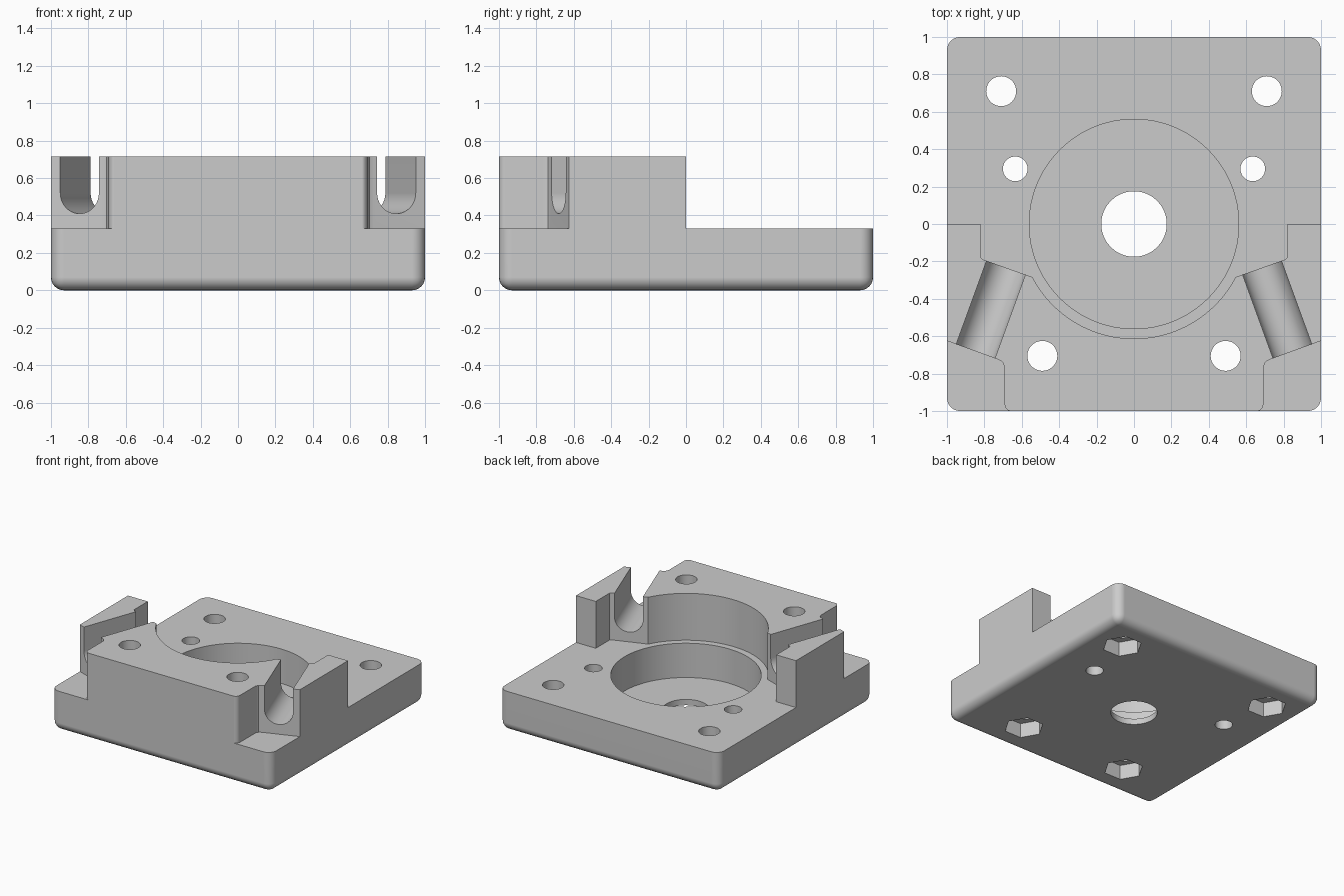
import bpy, bmesh, math
from mathutils import Matrix, Vector

if "Cube" in bpy.data.objects:
    bpy.data.objects.remove(bpy.data.objects["Cube"])

TOP, STEP, FLOOR = 0.715, 0.33, 0.048


def prism(name, pts, z0, z1, matrix=None):
    """Extrude a closed 2D outline between two heights."""
    bm = bmesh.new()
    low = [bm.verts.new((x, y, z0)) for x, y in pts]
    high = [bm.verts.new((x, y, z1)) for x, y in pts]
    bm.faces.new(low[::-1])
    bm.faces.new(high)
    n = len(pts)
    for i in range(n):
        j = (i + 1) % n
        bm.faces.new((low[i], low[j], high[j], high[i]))
    if matrix:
        bm.transform(matrix)
    bmesh.ops.recalc_face_normals(bm, faces=bm.faces)
    mesh = bpy.data.meshes.new(name)
    bm.to_mesh(mesh)
    bm.free()
    obj = bpy.data.objects.new(name, mesh)
    bpy.context.collection.objects.link(obj)
    return obj


def arc(r, a0, a1, n, cx=0, cy=0):
    return [(cx + r * math.cos(math.radians(a0 + (a1 - a0) * i / n)),
             cy + r * math.sin(math.radians(a0 + (a1 - a0) * i / n))) for i in range(n + 1)]


def circle(r, cx=0, cy=0, n=48):
    return arc(r, 0, 360, n, cx, cy)[:-1]


# Mount block with rounded vertical corners and bottom edges
block = prism("motor_mount", [(-1, -1), (1, -1), (1, 1), (-1, 1)], 0, TOP)
bm = bmesh.new()
bm.from_mesh(block.data)
edges = [e for e in bm.edges if min(v.co.z for v in e.verts) < 0.01]
bmesh.ops.bevel(bm, geom=edges, offset=0.07, segments=6, profile=0.5, affect='EDGES')
bm.to_mesh(block.data)
bm.free()

cutters = []

# Lowered rear half with the round recess in the raised wall
left = [(-1.2, 1.2), (-1.2, 0), (-0.82, 0), (-0.82, -0.178), (-0.808, -0.19), (-0.565, -0.276)]
recess = left + arc(0.613, 207.5, 332.5, 48) + [(-x, y) for x, y in reversed(left)]
cutters.append(prism("step_cutter", recess, STEP, 1.2))

# Deep pocket and shaft hole
cutters.append(prism("pocket_cutter", circle(0.56, n=96), FLOOR, 0.5))
cutters.append(prism("shaft_cutter", circle(0.175), -0.2, 0.2))

# Cleared front corner outline, left side
corner = [(-1.2, -0.552), (-0.725, -0.725), (-0.704, -0.737), (-0.692, -0.762),
          (-0.692, -0.965), (-0.687, -0.982), (-0.675, -0.995), (-0.66, -1.001),
          (-0.66, -1.2), (-1.2, -1.2)]
# U-shaped slot section
u_shape = arc(0.11, 180, 360, 20) + [(0.11, 0.5), (-0.11, 0.5)]

for s in (1, -1):
    cutters.append(prism("corner_cutter", [(s * x, y) for x, y in corner], STEP, 1.2))
    # Slanted slot through the raised wall
    a = math.radians(20)
    along = Vector((s * math.sin(a), math.cos(a), 0))
    up = Vector((0, 0, 1))
    across = up.cross(along)
    m = Matrix((across, up, along)).transposed().to_4x4()
    m.translation = Vector((-s * 0.845, -0.675, 0.52))
    cutters.append(prism("slot_cutter", u_shape, -0.1, 0.55, m))
    # Bolt holes with hexagonal nut pockets beneath
    for x, y in ((0.71, 0.71), (0.49, -0.705)):
        cutters.append(prism("bolt_cutter", circle(0.08, s * x, y), -0.2, 1.2))
        cutters.append(prism("nut_cutter", circle(0.15, s * x, y, 6), -0.2, 0.12))
    # Small through holes
    cutters.append(prism("pin_cutter", circle(0.066, s * 0.635, 0.295), -0.2, 1.2))

# Apply every cut, then discard the cutters
for c in cutters:
    c.hide_render = True
    mod = block.modifiers.new(c.name, 'BOOLEAN')
    mod.operation, mod.solver, mod.object = 'DIFFERENCE', 'EXACT', c
deps = bpy.context.evaluated_depsgraph_get()
result = bpy.data.meshes.new_from_object(block.evaluated_get(deps))
block.modifiers.clear()
block.data = result
for c in cutters:
    bpy.data.objects.remove(c)

# Smooth curved walls, crisp edges, one grey
result.shade_smooth()
result.set_sharp_from_angle(angle=math.radians(30))
block.modifiers.new("flat_faces", 'WEIGHTED_NORMAL').keep_sharp = True
grey = bpy.data.materials.new("plain grey")
grey.diffuse_color = (0.6, 0.6, 0.6, 1)
grey.use_nodes = True
grey.node_tree.nodes["Principled BSDF"].inputs["Base Color"].default_value = grey.diffuse_color
result.materials.clear()
result.materials.append(grey)
